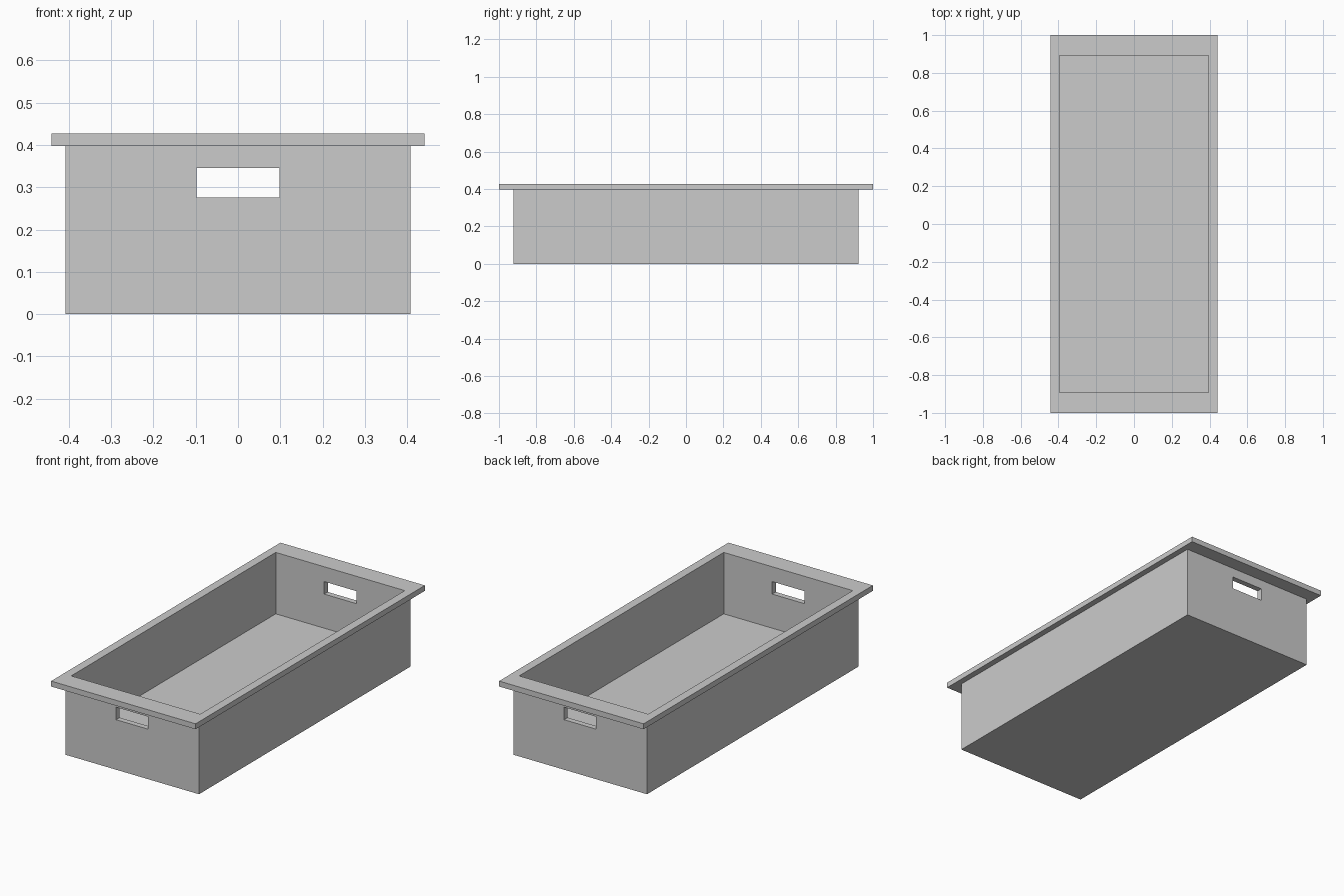
import bpy

if "Cube" in bpy.data.objects:
    bpy.data.objects.remove(bpy.data.objects["Cube"])


def box(name, x, y, z):
    """Box from (min, max) ranges on each axis."""
    mesh = bpy.data.meshes.new(name)
    verts = [(a, b, c) for c in z for a, b in
             ((x[0], y[0]), (x[1], y[0]), (x[1], y[1]), (x[0], y[1]))]
    faces = [(3, 2, 1, 0), (4, 5, 6, 7)]
    faces += [(i, (i + 1) % 4, (i + 1) % 4 + 4, i + 4) for i in range(4)]
    mesh.from_pydata(verts, [], faces)
    obj = bpy.data.objects.new(name, mesh)
    bpy.context.collection.objects.link(obj)
    return obj


def combine(target, other, operation):
    """Apply an exact boolean and discard the second object."""
    other.hide_render = True
    mod = target.modifiers.new(operation.lower(), 'BOOLEAN')
    mod.operation = operation
    mod.solver = 'EXACT'
    mod.object = other
    bpy.context.view_layer.objects.active = target
    bpy.ops.object.modifier_apply(modifier=mod.name)
    bpy.data.objects.remove(other)


def sym(v):
    return (-v, v)


# Outer body with overhanging rim
tub = box("tub", sym(0.408), sym(0.923), (0, 0.41))
combine(tub, box("rim", sym(0.441), sym(1.0), (0.397, 0.427)), 'UNION')

# Hollow interior above the thick floor
combine(tub, box("cavity", sym(0.394), sym(0.892), (0.088, 0.6)), 'DIFFERENCE')

# Hand slots through both end walls
combine(tub, box("hand_slots", sym(0.098), sym(1.2), (0.276, 0.345)), 'DIFFERENCE')
